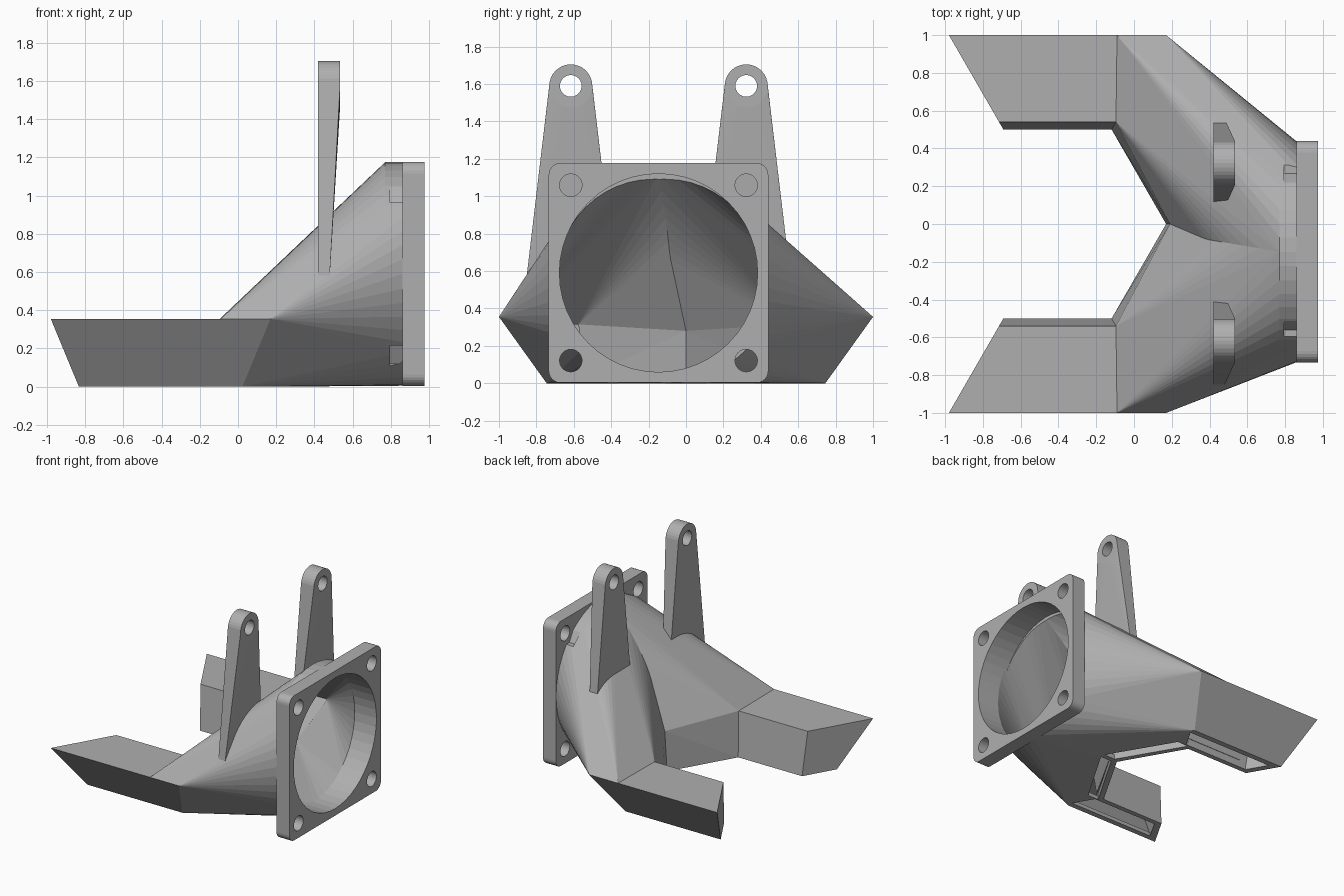
import bpy, bmesh
from math import cos, sin, pi

cube = bpy.data.objects.get("Cube")
if cube:
    bpy.data.objects.remove(cube)

grey = bpy.data.materials.new("plain grey")
grey.use_nodes = True
grey.diffuse_color = (0.43, 0.43, 0.43, 1)
grey.node_tree.nodes["Principled BSDF"].inputs["Base Color"].default_value = (0.43, 0.43, 0.43, 1)

CY, CZ = -0.147, 0.59      # fan centre
HOLE = 0.469               # screw offset from the fan centre
SLOPE = 0.577              # slant of arm ends and mitres


def hull(name, points):
    """Convex solid around a set of points."""
    bm = bmesh.new()
    for p in points:
        bm.verts.new(p)
    res = bmesh.ops.convex_hull(bm, input=bm.verts)
    junk = {g for g in res["geom_interior"] + res["geom_unused"]
            if isinstance(g, bmesh.types.BMVert)}
    bmesh.ops.delete(bm, geom=list(junk), context="VERTS")
    bmesh.ops.dissolve_limit(bm, angle_limit=0.002, verts=bm.verts, edges=bm.edges)
    bmesh.ops.recalc_face_normals(bm, faces=bm.faces)
    mesh = bpy.data.meshes.new(name)
    bm.to_mesh(mesh)
    bm.free()
    mesh.materials.append(grey)
    obj = bpy.data.objects.new(name, mesh)
    bpy.context.scene.collection.objects.link(obj)
    return obj


def ring(x, y, z, r, n=48):
    return [(x, y + r * cos(2 * pi * i / n), z + r * sin(2 * pi * i / n)) for i in range(n)]


def rod(name, x0, x1, y, z, r, n=24):
    return hull(name, ring(x0, y, z, r, n) + ring(x1, y, z, r, n))


def boolean(obj, others, op, keep=False):
    for other in others:
        mod = obj.modifiers.new("bool", "BOOLEAN")
        mod.operation, mod.solver, mod.object = op, "EXACT", other
        bpy.context.view_layer.objects.active = obj
        bpy.ops.object.modifier_apply(modifier=mod.name)
        if not keep:
            bpy.data.objects.remove(other)
    return obj


def arm(name, s, section, inset=0.0):
    """Slanted prism between the arm's end plane and its mitre plane."""
    pts = []
    for y, z in section:
        pts.append((-0.98 + inset + (1 - y) * SLOPE, s * y, z))
        pts.append((0.17 + inset / 2 - (1 - y) * SLOPE, s * y, z))
    return hull(name, pts)


OUTER = [(1, 0.355), (0.745, 0), (0.5, 0), (0.54, 0.355)]
INNER = [(0.93, 0.315), (0.715, 0.03), (0.54, 0.03), (0.575, 0.315)]
SLOT = [(0.70, 0.06), (0.70, -0.05), (0.54, -0.05), (0.54, 0.06)]

shells, cavities = [], []
for s in (1, -1):
    # Outer funnel half and its arm
    mitre = [(0.17 - (1 - y) * SLOPE, s * y, z) for y, z in OUTER]
    shells.append(hull("funnel", mitre + [
        (-0.09, s, 0.355), (-0.09, s * 0.745, 0), (0.17, 0, 0), (0.19, 0, 0.32)]
        + ring(0.77, CY, CZ, 0.585) + ring(0.86, CY, CZ, 0.585)))
    shells.append(arm("arm", s, OUTER))
    # Air passage inside
    inside = [(0.17 - (1 - y) * SLOPE + 0.01, s * y, z) for y, z in INNER]
    cavities.append(hull("passage", inside + [
        (-0.05, s * 0.93, 0.315), (0.22, 0, 0.04), (0.235, 0, 0.28)]
        + ring(0.78, CY, CZ, 0.53)))
    cavities.append(arm("arm_passage", s, INNER, 0.06))
    # Outlet slots along the arm and along the inner edge of the funnel
    cavities.append(arm("slot", s, SLOT, 0.06))
    cavities.append(hull("inner_slot", [
        (x, s * y, z) for z in (-0.05, 0.06)
        for x, y in ((-0.09, 0.53), (0.21, 0.02), (0.31, 0.02), (0.01, 0.53))]))

cavities.append(rod("bore", 0.75, 1.1, CY, CZ, 0.53, 48))
cavity = boolean(cavities[0], cavities[1:], "UNION")
cavity.name = "air_cutter"

# Duct shell, hollowed, with nut pockets behind the flange
duct = boolean(shells[0], shells[1:], "UNION")
duct.name = "duct_shell"
boolean(duct, [cavity], "DIFFERENCE", keep=True)

# Square flange with rounded corners
corner = 0.525
flange = hull("fan_flange", [
    p for a in (-1, 1) for b in (-1, 1) for x in (0.86, 0.975)
    for p in ring(x, CY + a * corner, CZ + b * corner, 0.062, 24)])
boolean(flange, [rod("bore", 0.8, 1.1, CY, CZ, 0.53, 48)], "DIFFERENCE")
for a in (-1, 1):
    for b in (-1, 1):
        y, z = CY + a * HOLE, CZ + b * HOLE
        boolean(flange, [rod("screw", 0.8, 1.1, y, z, 0.06)], "DIFFERENCE")
        boolean(duct, [rod("nut", 0.795, 0.9, y, z, 0.11, 6)], "DIFFERENCE")

# Tapered mounting brackets with an eye at the top
for side, s in (("left", 1), ("right", -1)):
    y = CY + s * HOLE
    bracket = hull(side + "_bracket",
                   ring(0.42, y, 1.59, 0.115, 32) + ring(0.535, y, 1.59, 0.115, 32)
                   + [(x, y + w, 0.58) for x in (0.42, 0.48) for w in (-0.235, 0.235)])
    boolean(bracket, [rod("eye", 0.3, 0.7, y, 1.59, 0.058)], "DIFFERENCE")
    boolean(bracket, [cavity], "DIFFERENCE", keep=True)

bpy.data.objects.remove(cavity)
